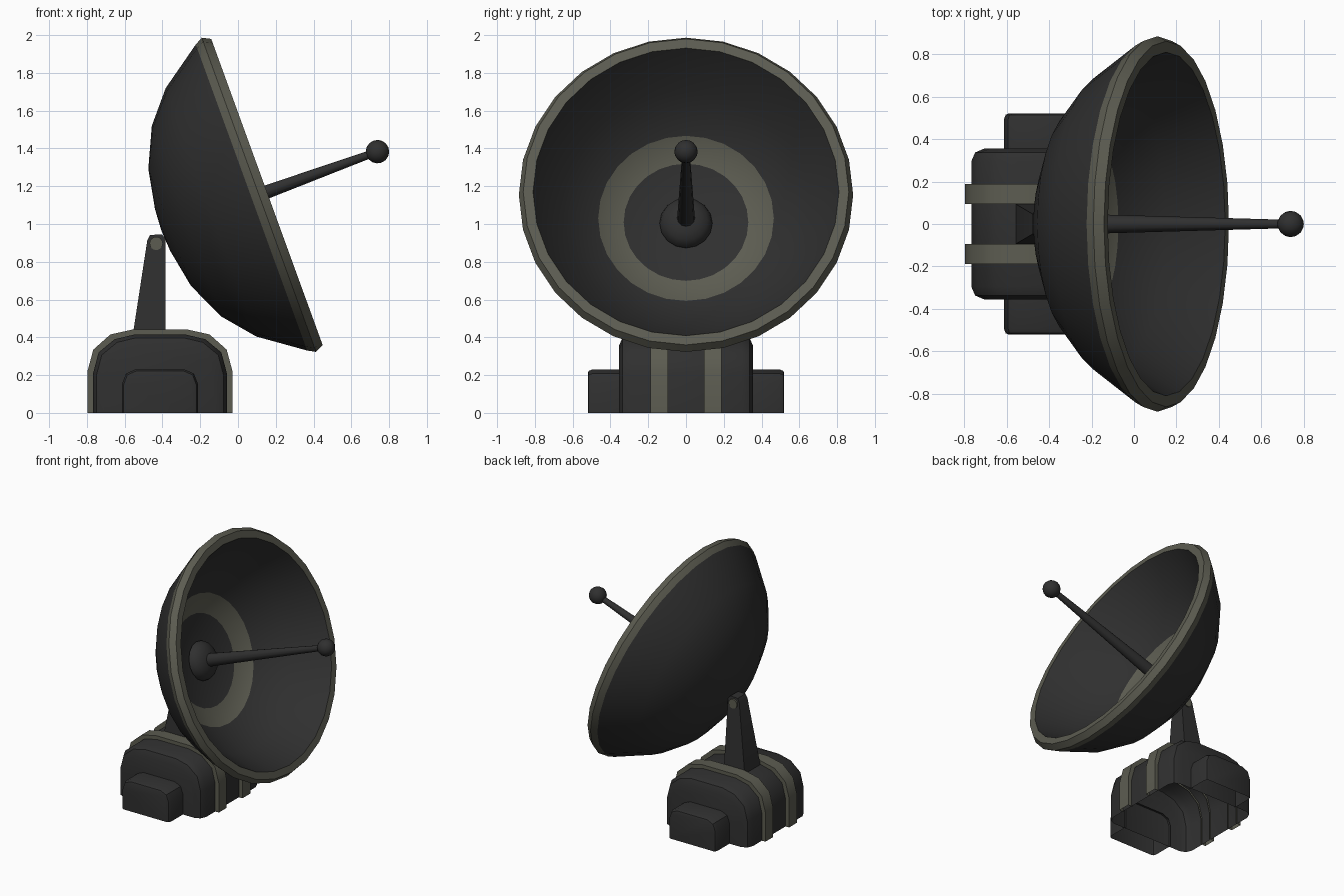
import bpy, bmesh
from math import sin, cos, pi, radians
from mathutils import Matrix

if "Cube" in bpy.data.objects:
    bpy.data.objects.remove(bpy.data.objects["Cube"])


def material(name, col):
    m = bpy.data.materials.new(name)
    m.diffuse_color = (*col, 1)
    m.use_nodes = True
    m.node_tree.nodes["Principled BSDF"].inputs["Base Color"].default_value = m.diffuse_color
    return m


DARK = material("dark_paint", (0.029, 0.029, 0.029))
TRIM = material("trim_paint", (0.107, 0.107, 0.082))
CX = -0.413                                  # centre line of the base
# dish frame: local z is the pointing axis, origin at the rim plane
DISH = Matrix.Translation((0.153, 0, 1.17)) @ Matrix.Rotation(radians(70), 4, 'Y')


def finish(bm, name, mats, angle=35, recalc=True):
    bmesh.ops.remove_doubles(bm, verts=bm.verts, dist=1e-5)
    if recalc:
        bmesh.ops.recalc_face_normals(bm, faces=bm.faces)
    me = bpy.data.meshes.new(name)
    bm.to_mesh(me)
    bm.free()
    for m in mats:
        me.materials.append(m)
    ob = bpy.data.objects.new(name, me)
    bpy.context.collection.objects.link(ob)
    bpy.ops.object.select_all(action='DESELECT')
    bpy.context.view_layer.objects.active = ob
    ob.select_set(True)
    bpy.ops.object.shade_smooth_by_angle(angle=radians(angle))
    return ob


def lathe(name, profile, n, mats, trim=()):
    """Revolve (radius, height) points about the dish axis; trim = segments in second material."""
    bm = bmesh.new()
    rings = []
    for r, t in profile:
        if r == 0:
            rings.append([bm.verts.new((0, 0, t))] * n)
        else:
            rings.append([bm.verts.new((r * cos(2 * pi * i / n), r * sin(2 * pi * i / n), t))
                          for i in range(n)])
    for k, (a, b) in enumerate(zip(rings, rings[1:])):
        for i in range(n):
            j = (i + 1) % n
            f = bm.faces.new(list(dict.fromkeys((a[i], a[j], b[j], b[i]))))
            f.material_index = 1 if k in trim else 0
    bm.transform(DISH)
    return finish(bm, name, mats)


def loft(name, half, stations, mat, caps=(False, False)):
    """Arch profile (half width, z), open at the floor, lofted through (y, inset) stations."""
    w, h = half[0][0], half[-1][1]
    arch = [(-x, z) for x, z in half] + [(x, z) for x, z in reversed(half)]
    bm = bmesh.new()
    rows = [[bm.verts.new((CX + x * (1 - d / w), y, z * (1 - d / h))) for x, z in arch]
            for y, d in stations]
    for a, b in zip(rows, rows[1:]):
        for i in range(len(arch) - 1):
            bm.faces.new((a[i], a[i + 1], b[i + 1], b[i]))
    for cap, row in zip(caps, (rows[0], rows[-1])):
        if cap:
            bm.faces.new(row)
    return finish(bm, name, [mat])


# Dish: outer shell, rim, inner bowl with painted ring
lathe("dish", [(0, -0.595), (0.117, -0.588), (0.33, -0.548), (0.537, -0.453), (0.70, -0.315),
               (0.862, -0.087), (0.885, -0.045), (0.862, 0), (0.81, 0), (0.66, -0.245),
               (0.465, -0.41), (0.33, -0.47), (0.14, -0.497), (0, -0.5)],
      28, [DARK, TRIM], trim=(5, 6, 7, 10))

# Feed: hub dome, tapered rod, ball
lathe("feed_hub", [(0.14 * cos(a * pi / 10), -0.485 + 0.085 * sin(a * pi / 10))
                   for a in range(5)] + [(0, -0.4)], 16, [DARK])
lathe("feed_rod", [(0.048, -0.45), (0.02, 0.6)], 12, [DARK])
lathe("feed_ball", [(0, 0.561)] + [(0.062 * sin(a * pi / 8), 0.623 - 0.062 * cos(a * pi / 8))
                                   for a in range(1, 8)] + [(0, 0.685)], 16, [DARK])

# Base body, open underneath
loft("base_body", [(0.354, 0), (0.354, 0.21), (0.325, 0.32), (0.24, 0.39), (0.135, 0.415)],
     [(-0.355, 0.06), (-0.337, 0.018), (-0.295, 0), (0.295, 0), (0.337, 0.018), (0.355, 0.06)],
     DARK, (True, True))

# Bands and side boxes, repeated on both sides
for s, side in ((-1, "front"), (1, "rear")):
    loft(f"{side}_band", [(0.384, 0), (0.384, 0.22), (0.353, 0.335), (0.263, 0.415), (0.142, 0.442)],
         [(s * 0.095, 0.04), (s * 0.095, 0), (s * 0.188, 0), (s * 0.188, 0.04)], TRIM)
    loft(f"{side}_side_box", [(0.2, 0), (0.2, 0.155), (0.18, 0.208), (0.13, 0.23)],
         [(s * 0.34, 0), (s * 0.495, 0), (s * 0.515, 0.008), (s * 0.52, 0.02)], DARK, (False, True))

# Support arm, narrowing towards the top
bm = bmesh.new()
outline = [(-0.562, 0.38), (-0.48, 0.915), (-0.465, 0.942), (-0.405, 0.945), (-0.385, 0.925), (-0.383, 0.38)]
sides = [[bm.verts.new((x, s * (0.095 - 0.045 * (z - 0.4) / 0.5), z)) for x, z in outline] for s in (-1, 1)]
for f in sides:
    bm.faces.new(f)
for i in range(len(outline)):
    j = (i + 1) % len(outline)
    bm.faces.new((sides[0][i], sides[0][j], sides[1][j], sides[1][i]))
finish(bm, "support_arm", [DARK])

# Pivot pin through the arm
bm = bmesh.new()
bmesh.ops.create_cone(bm, cap_ends=True, segments=16, radius1=0.035, radius2=0.035, depth=0.12,
                      matrix=Matrix.Translation((-0.433, 0, 0.897)) @ Matrix.Rotation(pi / 2, 4, 'X'))
finish(bm, "pivot_pin", [TRIM])
